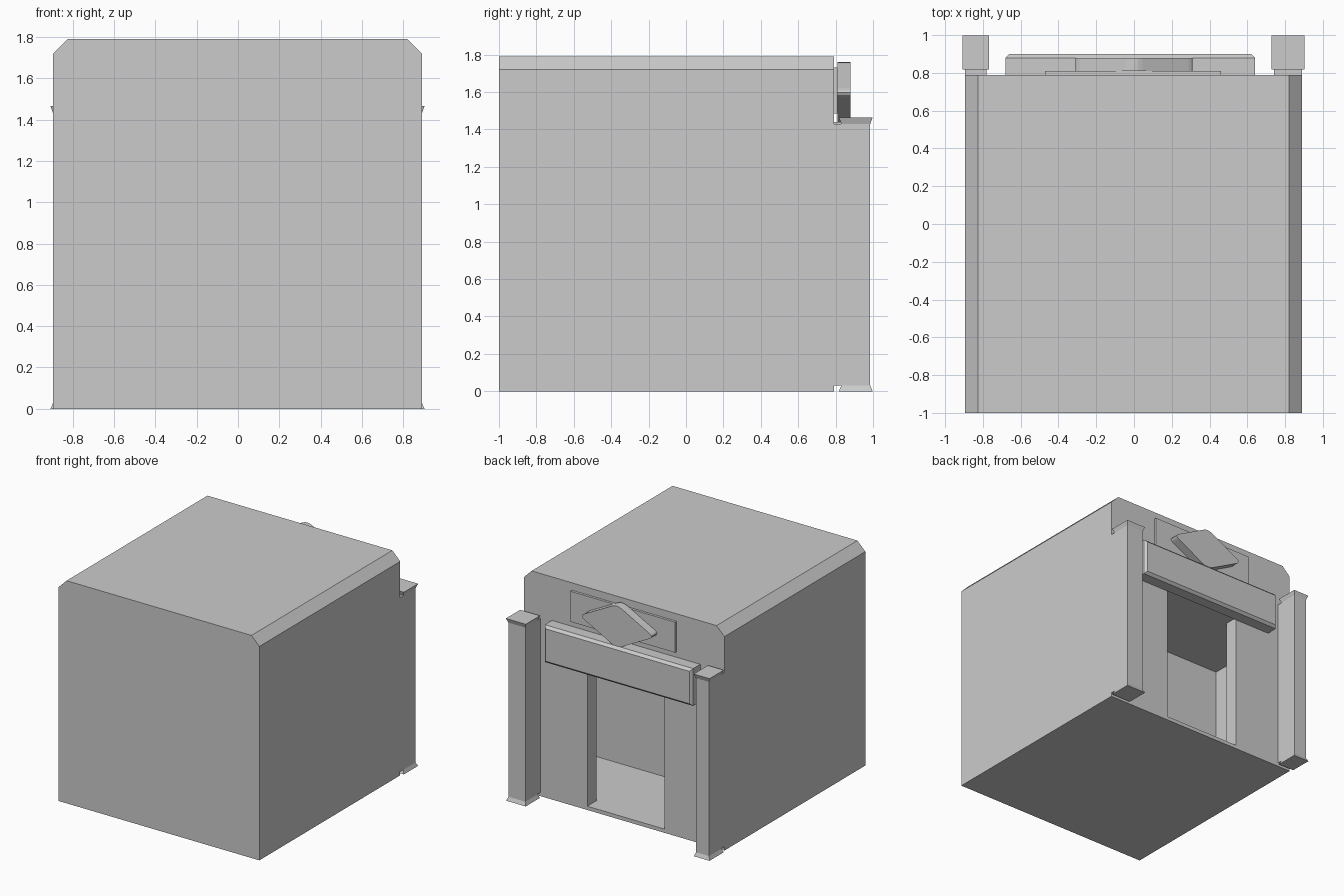
import bpy, bmesh
from mathutils import Vector

if "Cube" in bpy.data.objects:
    bpy.data.objects.remove(bpy.data.objects["Cube"])


def loft(name, rings):
    """Closed solid through a list of equal-length point rings."""
    bm = bmesh.new()
    vs = [[bm.verts.new(p) for p in r] for r in rings]
    n = len(vs[0])
    for a, b in zip(vs, vs[1:]):
        for i in range(n):
            j = (i + 1) % n
            bm.faces.new((a[i], a[j], b[j], b[i]))
    bm.faces.new(vs[0][::-1])
    bm.faces.new(vs[-1])
    bmesh.ops.recalc_face_normals(bm, faces=bm.faces)
    me = bpy.data.meshes.new(name)
    bm.to_mesh(me)
    bm.free()
    ob = bpy.data.objects.new(name, me)
    bpy.context.collection.objects.link(ob)
    return ob


def rect_z(x0, x1, y0, y1, z, grow=0.0):
    g = grow
    return [(x0 - g, y0 - g, z), (x1 + g, y0 - g, z), (x1 + g, y1 + g, z), (x0 - g, y1 + g, z)]


def along_y(profile, y):
    return [(x, y, z) for x, z in profile]


def rect(x0, x1, z0, z1):
    return [(x0, z0), (x1, z0), (x1, z1), (x0, z1)]


def box(name, x0, x1, y0, y1, z0, z1):
    return loft(name, [rect_z(x0, x1, y0, y1, z0), rect_z(x0, x1, y0, y1, z1)])


def cut(target, cutter):
    mod = target.modifiers.new("cut", "BOOLEAN")
    mod.object = cutter
    mod.operation = "DIFFERENCE"
    mod.solver = "EXACT"
    dg = bpy.context.evaluated_depsgraph_get()
    me = bpy.data.meshes.new_from_object(target.evaluated_get(dg))
    target.modifiers.clear()
    target.data = me
    bpy.data.objects.remove(cutter)


# Main block with chamfered top edges
outline = [(-0.895, 0), (0.89, 0), (0.89, 1.72), (0.82, 1.79), (-0.825, 1.79), (-0.895, 1.72)]
body = loft("building_body", [along_y(outline, -1.0), along_y(outline, 0.79)])

# Inner room and doorway through the back wall
cut(body, box("room_cutter", -0.78, 0.78, 0.05, 0.675, 0.03, 1.16))
cut(body, box("door_cutter", -0.36, 0.325, 0.6, 0.9, 0.03, 1.16))

# Corner pillars with flared foot and cap
for side, x0, x1 in (("left", -0.895, -0.78), ("right", 0.74, 0.89)):
    box(side + "_pillar_shaft", x0, x1, 0.79, 0.985, 0.03, 1.43)
    foot = (x0, x1, 0.83, 0.985)
    loft(side + "_pillar_foot", [rect_z(*foot, 0.0, 0.013), rect_z(*foot, 0.03)])
    loft(side + "_pillar_cap", [rect_z(*foot, 1.43), rect_z(*foot, 1.465, 0.013)])

# Lintel beam over the doorway, bevelled at the front
outer = rect(-0.68, 0.64, 1.14, 1.44)
inner = rect(-0.66, 0.62, 1.16, 1.42)
loft("lintel", [along_y(outer, 0.79), along_y(outer, 0.88), along_y(inner, 0.90)])

# Flat panel above the lintel
board = rect(-0.47, 0.46, 1.485, 1.73)
loft("sign_panel", [along_y(board, 0.79), along_y(board, 0.81)])

# Diamond plaque with rounded corners
corners = [Vector(c) for c in ((0.332, 1.597), (0, 1.772), (-0.332, 1.597), (0, 1.422))]
diamond = []
for i, c in enumerate(corners):
    a = c + (corners[i - 1] - c).normalized() * 0.05
    b = c + (corners[(i + 1) % 4] - c).normalized() * 0.05
    for k in range(5):
        t = k / 4
        diamond.append(tuple(a * (1 - t) ** 2 + c * 2 * t * (1 - t) + b * t * t))
loft("diamond_plaque", [along_y(diamond, 0.81), along_y(diamond, 0.88)])
